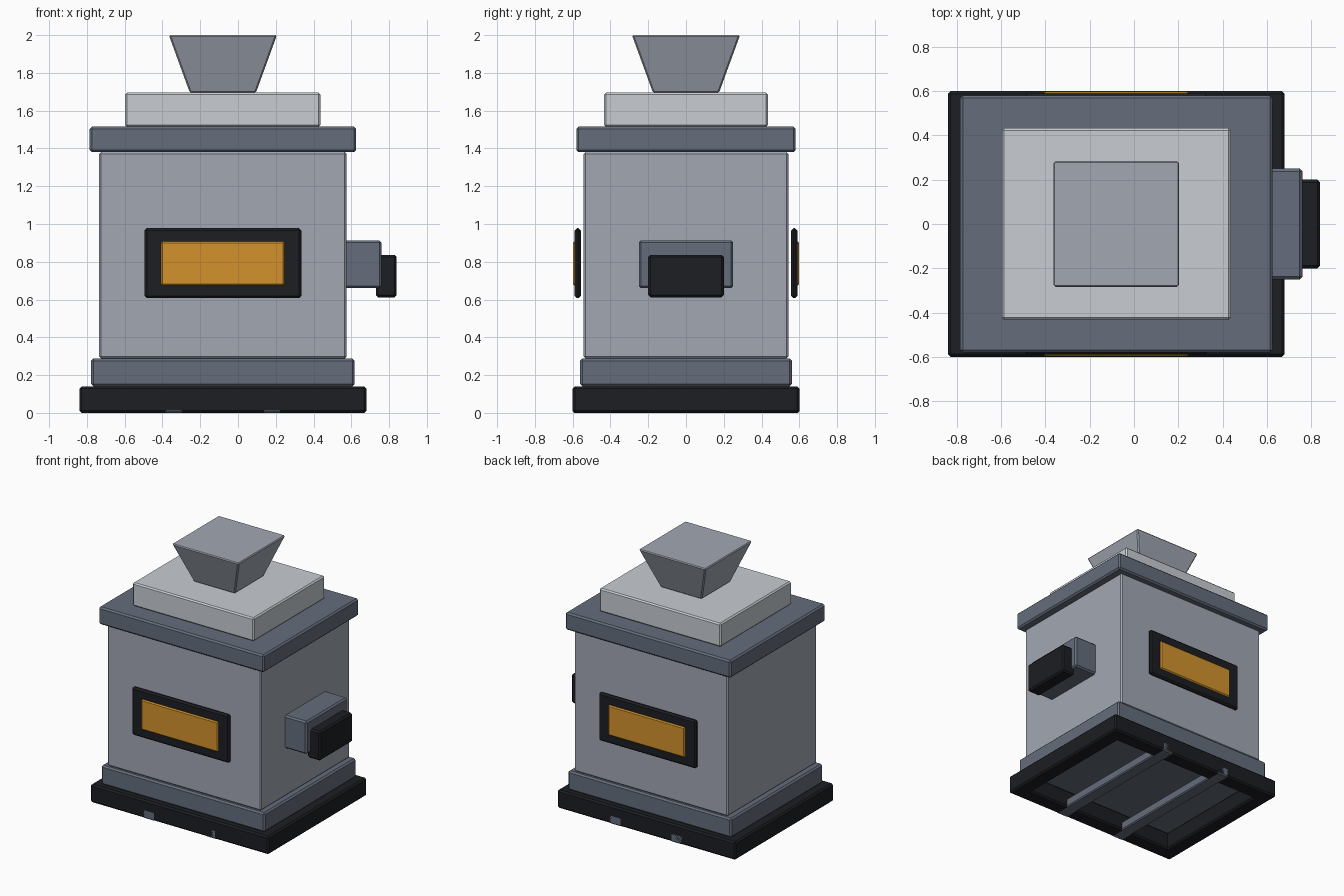
import bpy, bmesh

if "Cube" in bpy.data.objects:
    bpy.data.objects.remove(bpy.data.objects["Cube"])

CX = -0.08  # centre line of the housing


def material(name, rgb):
    m = bpy.data.materials.new(name)
    m.diffuse_color = (*rgb, 1)
    m.use_nodes = True
    m.node_tree.nodes["Principled BSDF"].inputs["Base Color"].default_value = m.diffuse_color
    return m


BLACK = material("black", (0.012, 0.013, 0.016))
SLATE = material("slate", (0.13, 0.155, 0.2))
STEEL = material("steel", (0.36, 0.39, 0.45))
PALE = material("pale", (0.58, 0.61, 0.65))
AMBER = material("amber", (0.65, 0.29, 0.025))


def block(name, x, y, z, mat, bevel=0.012, top=1.0):
    """Chamfered box from axis ranges; top scales the upper face."""
    cx, cy = sum(x) / 2, sum(y) / 2
    bm = bmesh.new()
    bmesh.ops.create_cube(bm, size=1)
    for v in bm.verts:
        s = top if v.co.z > 0 else 1.0
        v.co = (cx + v.co.x * (x[1] - x[0]) * s,
                cy + v.co.y * (y[1] - y[0]) * s,
                z[0] + (v.co.z + 0.5) * (z[1] - z[0]))
    bmesh.ops.bevel(bm, geom=bm.edges[:], offset=bevel, segments=1,
                    affect='EDGES', clamp_overlap=True)
    me = bpy.data.meshes.new(name)
    bm.to_mesh(me)
    bm.free()
    me.materials.append(mat)
    ob = bpy.data.objects.new(name, me)
    bpy.context.collection.objects.link(ob)
    return ob


def mid(half):
    return (CX - half, CX + half)


def sym(half):
    return (-half, half)


# Open base frame: four rails
for side, tag in ((-1, "a"), (1, "b")):
    ys = sorted((side * 0.60, side * 0.48))
    block("base_rail_long_" + tag, mid(0.76), ys, (0, 0.14), BLACK)
    xs = sorted((CX + side * 0.76, CX + side * 0.64))
    block("base_rail_short_" + tag, xs, sym(0.60), (0, 0.14), BLACK)
    # Skid bar crossing the open underside
    block("skid_bar_" + tag, mid(0.05) if not side else
          (CX + side * 0.26 - 0.05, CX + side * 0.26 + 0.05),
          sym(0.60), (0, 0.07), SLATE, 0.008)

# Stacked housing
block("plinth", mid(0.697), sym(0.56), (0.14, 0.288), SLATE)
block("body", mid(0.655), sym(0.542), (0.288, 1.38), STEEL, 0.01)
block("top_slab", mid(0.705), sym(0.58), (1.38, 1.515), SLATE)
block("lid", mid(0.517), sym(0.433), (1.515, 1.695), PALE, 0.01)
block("hopper", mid(0.175), sym(0.175), (1.695, 2.0), STEEL, 0.008, top=1.635)

# Amber windows, front and back
for side, tag in ((-1, "front"), (1, "back")):
    block("window_frame_" + tag, mid(0.415), sorted((side * 0.557, side * 0.589)),
          (0.607, 0.978), BLACK)
    block("window_pane_" + tag, mid(0.327), sorted((side * 0.570, side * 0.599)),
          (0.675, 0.908), AMBER, 0.008)

# Side outlet and its dark cap
block("side_outlet", (0.55, 0.76), sym(0.25), (0.66, 0.913), SLATE)
block("outlet_cap", (0.73, 0.84), sym(0.20), (0.612, 0.837), BLACK)
